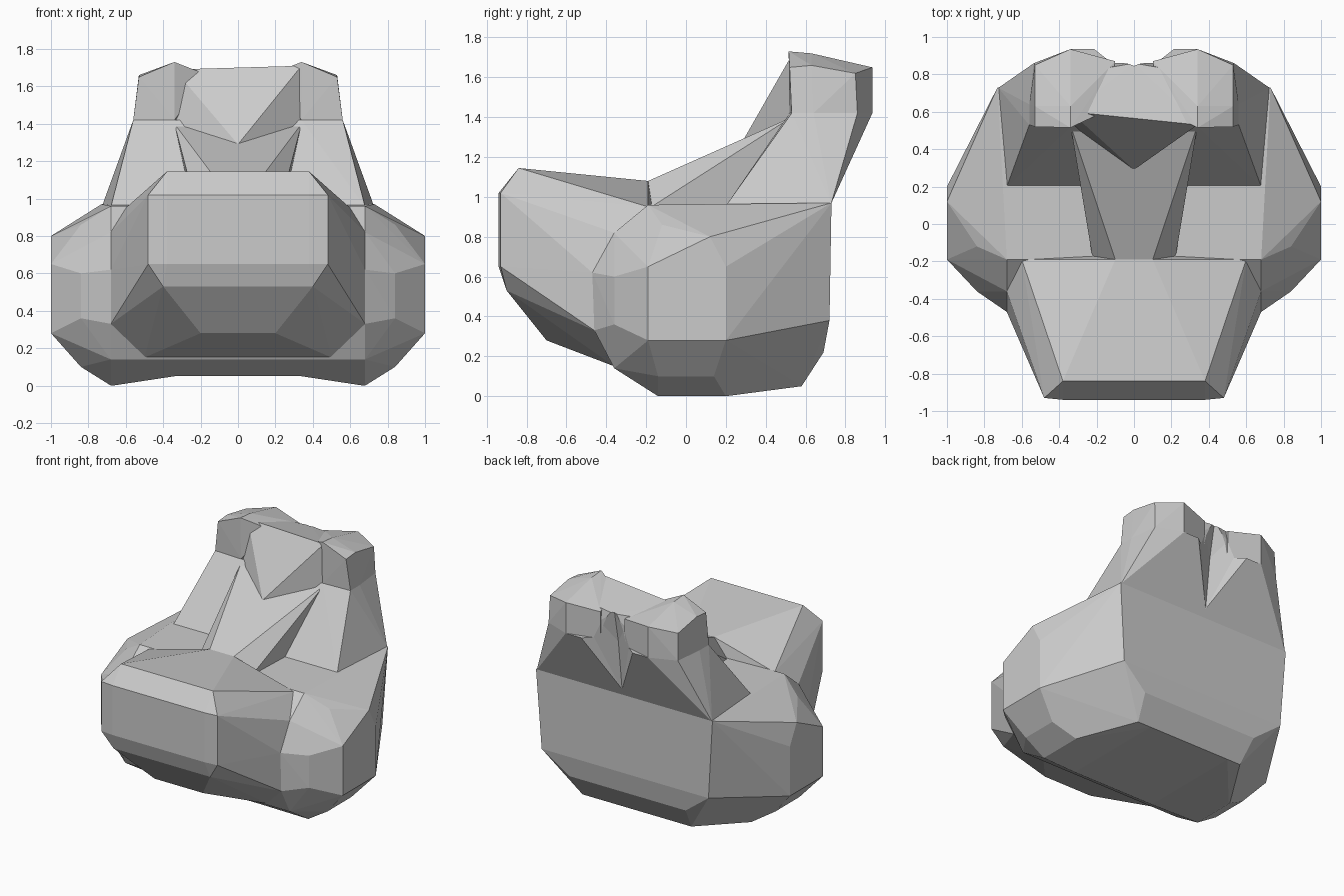
import bpy, bmesh


def hull(name, pts, mirror=True):
    """Faceted solid: convex hull of a few points, mirrored over x = 0."""
    pts = list(pts)
    if mirror:
        pts += [(-x, y, z) for x, y, z in pts if x != 0]
    bm = bmesh.new()
    for p in pts:
        bm.verts.new(p)
    res = bmesh.ops.convex_hull(bm, input=bm.verts[:])
    junk = {g for g in res["geom_interior"] + res["geom_unused"]
            if isinstance(g, bmesh.types.BMVert)}
    bmesh.ops.delete(bm, geom=list(junk), context='VERTS')
    bmesh.ops.recalc_face_normals(bm, faces=bm.faces[:])
    me = bpy.data.meshes.new(name)
    bm.to_mesh(me)
    bm.free()
    ob = bpy.data.objects.new(name, me)
    bpy.context.collection.objects.link(ob)
    return ob


# wide base with bulging side pods
base = hull("base_body", [
    (1, -.19, .28), (1, .20, .28), (1, -.19, .65), (1, .20, .65), (1, .12, .80),
    (.84, -.36, .36), (.84, -.36, .60), (.84, .40, .36), (.84, .40, .60),
    (.84, -.14, .10), (.84, .14, .10), (.84, -.12, .86), (.84, .12, .88),
    (.68, -.47, .62), (.68, -.46, .33), (.68, -.36, .14), (.68, -.36, .82),
    (.68, -.14, 0), (.68, .20, 0), (.68, -.19, .96), (.68, .20, .96),
    (.45, .58, .05), (.48, .69, .22), (.69, .72, .38), (.73, .73, .97)])

# blunt nose tapering back into the base
nose = hull("nose", [
    (.48, -.93, .65), (.48, -.93, 1.02), (.38, -.94, .65), (.38, -.94, 1.02),
    (.40, -.90, .53), (.38, -.84, 1.145), (.20, -.70, .28), (.50, -.36, .15),
    (.68, -.46, .33), (.68, -.47, .62), (.68, -.36, .82), (.24, -.19, .97),
    (.10, -.19, 1.08), (.60, -.19, .95), (.34, 0, .07)])

# lower backrest, sloping up from the seat
back_low = hull("backrest_lower", [
    (.68, .20, .955), (.68, .61, 1.02), (.725, .728, .965), (.5, .3, .8), (.6, .65, .8),
    (.34, .52, 1.42), (.56, .53, 1.42), (.56, .64, 1.42), (.535, .86, 1.42),
    (.34, .935, 1.42)])

# central ridge rising from the nose to the backrest
ridge = hull("centre_ridge", [
    (.10, -.19, 1.08), (.22, -.19, .94), (.24, .20, .94), (0, .29, 1.29),
    (.34, .53, 1.40), (.2, .6, 1.1)])

# upper middle of the backrest, with a slanted top between the corners
middle = hull("backrest_middle", [
    (0, .29, 1.29), (.34, .53, 1.38), (-.34, .53, 1.38), (.34, .53, 1.71),
    (.18, .53, 1.64), (-.34, .60, 1.69), (0, .60, 1.655), (.34, .80, 1.64),
    (-.34, .80, 1.64), (.34, .86, 1.38), (-.34, .86, 1.38), (0, .86, 1.63)],
    mirror=False)

# raised corners of the backrest
corners = []
for s, label in ((1, "right"), (-1, "left")):
    corners.append(hull("backrest_corner_" + label, [(s * x, y, z) for x, y, z in [
        (.34, .52, 1.42), (.34, .515, 1.73), (.34, .63, 1.72), (.34, .935, 1.65),
        (.34, .935, 1.42), (.56, .53, 1.42), (.56, .64, 1.42), (.535, .86, 1.42),
        (.53, .52, 1.65), (.53, .63, 1.66), (.53, .85, 1.62), (.16, .60, 1.66),
        (.10, .87, 1.62), (.10, .87, 1.42)]], mirror=False))

# shallow valley down the back, and shallow hollow under the base
valley = hull("back_valley_cutter", [
    (0, .80, 1.40), (0, .85, 1.66), (.28, 1.0, 1.8), (.30, 1.0, 1.3),
    (0, .755, 1.02), (0, 1.0, 1.0)])
hollow = hull("underside_cutter", [
    (.67, -1, 0), (.67, 1, 0), (.34, -1, .05), (.34, 1, .05),
    (.67, -1, -.1), (.67, 1, -.1)])

# fuse everything into one faceted shell, then carve
parts = [nose, back_low, ridge, middle] + corners
cutters = [valley, hollow]
for p in parts + cutters:
    m = base.modifiers.new("op_" + p.name, 'BOOLEAN')
    m.operation = 'DIFFERENCE' if p in cutters else 'UNION'
    m.solver = 'EXACT'
    m.object = p
bpy.context.view_layer.update()
dg = bpy.context.evaluated_depsgraph_get()
mesh = bpy.data.meshes.new_from_object(base.evaluated_get(dg))
base.modifiers.clear()
base.data = mesh
base.name = "faceted_body"
for p in parts + cutters:
    bpy.data.objects.remove(p)
